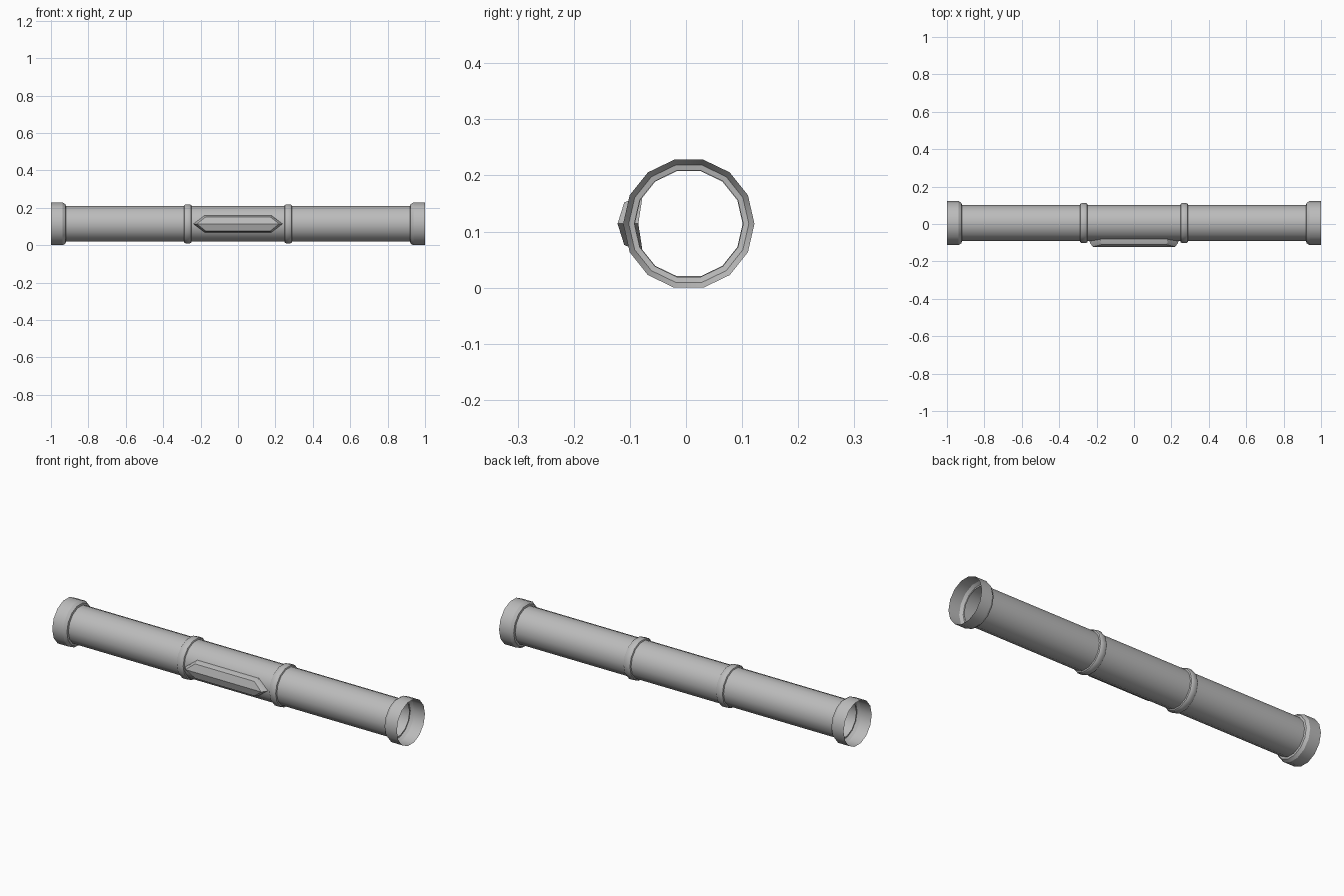
import bpy, bmesh, math

cube = bpy.data.objects.get("Cube")
if cube:
    bpy.data.objects.remove(cube, do_unlink=True)

SIDES = 14
AXIS_Y, AXIS_Z = 0.005, 0.114

grey = bpy.data.materials.new("mid_grey")
grey.use_nodes = True
COLOUR = (0.5, 0.5, 0.5, 1)
grey.diffuse_color = COLOUR
grey.node_tree.nodes["Principled BSDF"].inputs["Base Color"].default_value = COLOUR


def finish(name, bm):
    """Turn the bmesh into a smooth shaded grey object."""
    mesh = bpy.data.meshes.new(name)
    bm.to_mesh(mesh)
    bm.free()
    mesh.materials.append(grey)
    obj = bpy.data.objects.new(name, mesh)
    bpy.context.collection.objects.link(obj)
    bpy.ops.object.select_all(action='DESELECT')
    obj.select_set(True)
    bpy.context.view_layer.objects.active = obj
    bpy.ops.object.shade_smooth_by_angle(angle=math.radians(30))
    return obj


def lathe(name, profile):
    """Open sheet spun around the pipe axis from (x, radius) points."""
    bm = bmesh.new()
    rings = []
    for x, r in profile:
        angles = [math.tau * i / SIDES for i in range(SIDES)]
        rings.append([bm.verts.new((x, AXIS_Y + r * math.cos(a), AXIS_Z + r * math.sin(a)))
                      for a in angles])
    for a, b in zip(rings, rings[1:]):
        for i in range(SIDES):
            j = (i + 1) % SIDES
            bm.faces.new((a[i], a[j], b[j], b[i]))
    # outward normals: profiles run from low x to high x
    bm.normal_update()
    if sum(f.normal.z * (f.calc_center_median().z - AXIS_Z) for f in bm.faces) < 0:
        bmesh.ops.reverse_faces(bm, faces=bm.faces)
    return finish(name, bm)


# Hollow main tube
lathe("tube", [(-0.925, 0.097), (0.925, 0.097)])

# Flared end collars and rounded middle bands, one pair per side
collar = [(0.92, 0.097), (0.922, 0.107), (0.937, 0.117), (1.0, 0.117)]
band = [(0.247, 0.096), (0.25, 0.103), (0.257, 0.107),
        (0.28, 0.107), (0.287, 0.103), (0.29, 0.096)]
for side, s in (("left", 1), ("right", -1)):
    for part, profile in (("end_collar", collar), ("middle_band", band)):
        lathe(f"{side}_{part}", [(x * s, r) for x, r in profile][::s])


# Pointed front plate: a ridged hexagon with bevelled rim
def hexagon(bm, tip, shoulder, half_height, tip_y, edge_y):
    pts = [(tip, tip_y, 0), (shoulder, edge_y, half_height), (-shoulder, edge_y, half_height),
           (-tip, tip_y, 0), (-shoulder, edge_y, -half_height), (shoulder, edge_y, -half_height)]
    return [bm.verts.new((x, y, AXIS_Z + z)) for x, y, z in pts]


bm = bmesh.new()
root = hexagon(bm, 0.24, 0.18, 0.045, -0.085, -0.078)
rim = hexagon(bm, 0.235, 0.178, 0.042, -0.102, -0.1)
face = hexagon(bm, 0.22, 0.172, 0.038, -0.122, -0.11)
for a, b in ((root, rim), (rim, face)):
    for i in range(6):
        j = (i + 1) % 6
        bm.faces.new((a[i], a[j], b[j], b[i]))
bm.faces.new(face[:4])
bm.faces.new([face[3], face[4], face[5], face[0]])
bmesh.ops.recalc_face_normals(bm, faces=bm.faces)
finish("front_plate", bm)
